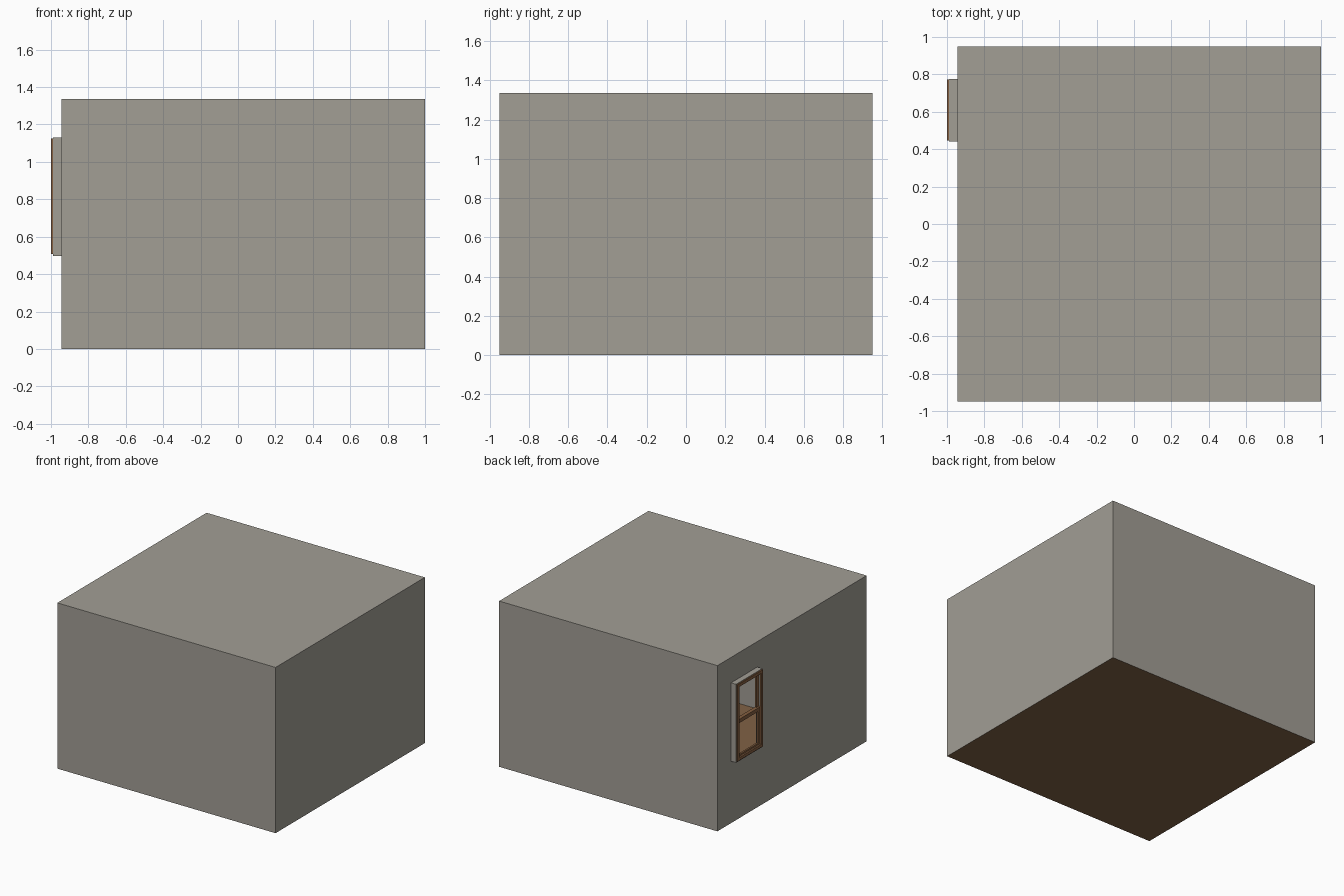
import bpy, bmesh

if "Cube" in bpy.data.objects:
    bpy.data.objects.remove(bpy.data.objects["Cube"])


def material(name, rgb):
    m = bpy.data.materials.new(name)
    m.diffuse_color = (*rgb, 1)
    m.use_nodes = True
    m.node_tree.nodes["Principled BSDF"].inputs["Base Color"].default_value = m.diffuse_color
    return m


WALL = material("warm grey plaster", (0.36, 0.342, 0.30))
FLOOR = material("brown floor", (0.22, 0.122, 0.06))
TRIM = material("brown window wood", (0.235, 0.115, 0.052))
DARK = material("dark screen", (0.03, 0.03, 0.03))


def finish(name, bm, mats):
    me = bpy.data.meshes.new(name)
    bm.to_mesh(me)
    bm.free()
    ob = bpy.data.objects.new(name, me)
    for m in mats:
        me.materials.append(m)
    bpy.context.collection.objects.link(ob)
    return ob


def add_box(bm, x0, x1, y0, y1, z0, z1):
    for v in bmesh.ops.create_cube(bm, size=1)["verts"]:
        v.co = (x1 if v.co.x > 0 else x0,
                y1 if v.co.y > 0 else y0,
                z1 if v.co.z > 0 else z0)


def boxes(name, mat, *dims):
    bm = bmesh.new()
    for d in dims:
        add_box(bm, *d)
    return finish(name, bm, [mat])


def frame(name, mat, x0, x1, y0, y1, z0, z1, w):
    """Rectangular ring facing along x: two uprights and two rails."""
    return boxes(name, mat,
                 (x0, x1, y0, y0 + w, z0, z1), (x0, x1, y1 - w, y1, z0, z1),
                 (x0, x1, y0 + w, y1 - w, z0, z0 + w),
                 (x0, x1, y0 + w, y1 - w, z1 - w, z1))


X0, X1, Y, H = -0.945, 1.0, 0.95, 1.335      # room extents
WY0, WY1, WZ0, WZ1 = 0.442, 0.776, 0.498, 1.13   # window extents

# Room shell: thin sheet walls and ceiling, brown floor, window hole in left wall
bm = bmesh.new()
add_box(bm, X0, X1, -Y, Y, 0, H)
bm.normal_update()
for f in bm.faces:
    f.material_index = 1 if f.normal.z < -0.5 else 0
for axis, vals in ((1, (WY0, WY1)), (2, (WZ0, WZ1))):
    for val in vals:
        left = [f for f in bm.faces if f.normal.x < -0.5]
        geom = left + list({e for f in left for e in f.edges}) + \
            list({v for f in left for v in f.verts})
        co, no = [0, 0, 0], [0, 0, 0]
        co[axis], no[axis] = val, 1
        bmesh.ops.bisect_plane(bm, geom=geom, plane_co=co, plane_no=no)
hole = []
for f in bm.faces:
    c = f.calc_center_median()
    if f.normal.x < -0.5 and WY0 < c.y < WY1 and WZ0 < c.z < WZ1:
        hole.append(f)
bmesh.ops.delete(bm, geom=hole, context="FACES")
finish("room_shell", bm, [WALL, FLOOR])

# Window: grey casing, wooden trim and two sliding sashes
frame("window_casing", WALL, -0.99, X0, WY0, WY1, WZ0, WZ1, 0.018)
frame("window_trim", TRIM, -1.0, -0.987, WY0 + 0.004, WY1 - 0.004,
      WZ0 + 0.01, WZ1 - 0.004, 0.024)
MID = 0.815
frame("upper_sash", TRIM, -0.972, -0.957, WY0 + 0.018, WY1 - 0.018,
      MID - 0.015, WZ1 - 0.018, 0.03)
frame("lower_sash", TRIM, -0.987, -0.972, WY0 + 0.018, WY1 - 0.018,
      WZ0 + 0.018, MID + 0.015, 0.03)

# Desk against the back wall, in the corner beside the window
DX0, DX1, DY0, DY1 = -0.94, -0.27, 0.6, 0.945
desk = [(DX0, DX1, DY0, DY1, 0.35, 0.37)]
for x in (DX0, DX1 - 0.03):
    for y in (DY0, DY1 - 0.03):
        desk.append((x, x + 0.03, y, y + 0.03, 0.002, 0.35))
boxes("desk", FLOOR, *desk)

# Flat screen on the desk
boxes("monitor", DARK,
      (-0.80, -0.45, 0.915, 0.935, 0.45, 0.66),
      (-0.64, -0.61, 0.915, 0.93, 0.375, 0.45),
      (-0.69, -0.56, 0.86, 0.94, 0.37, 0.377))
